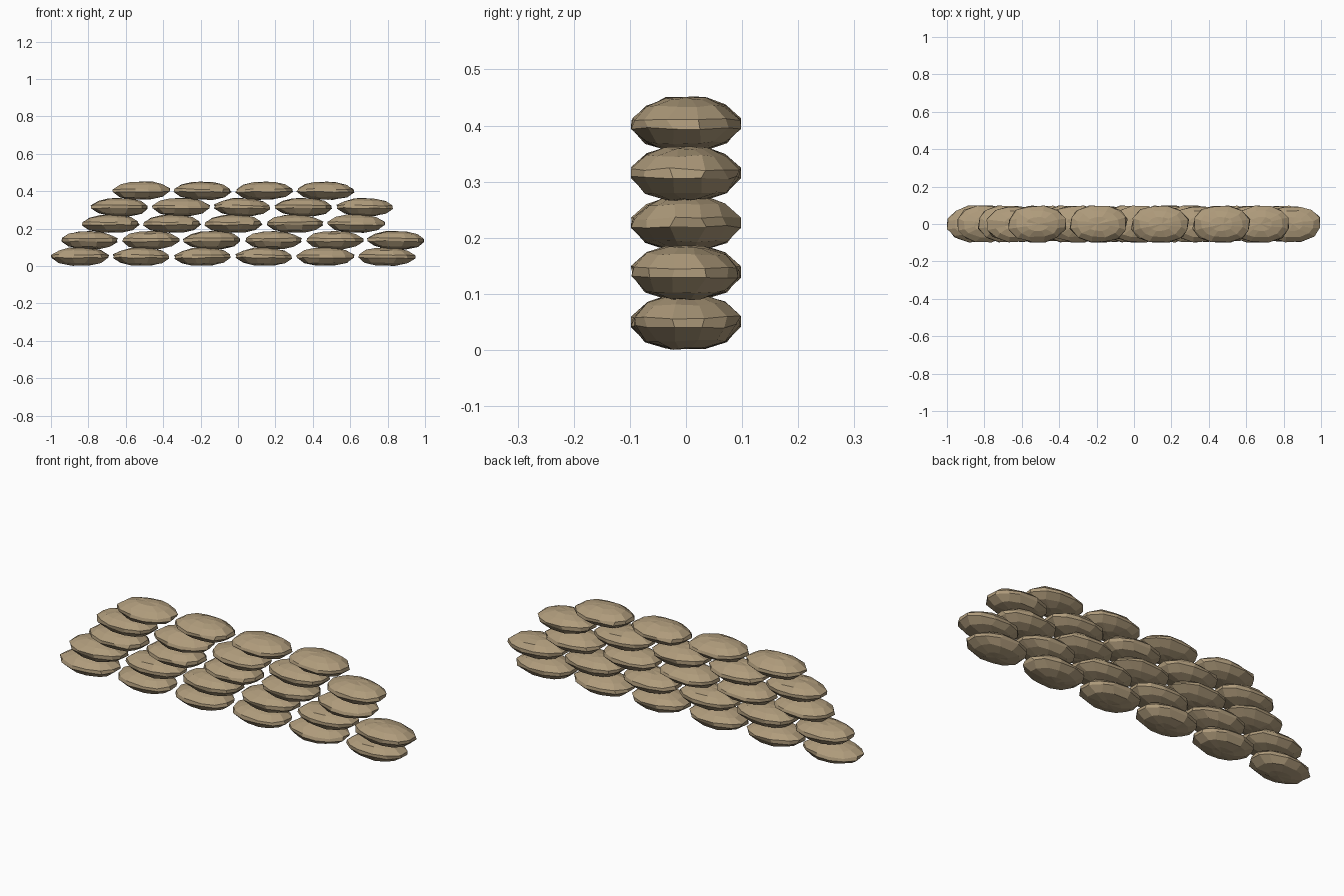
import bpy, bmesh, math, random
from mathutils import Matrix

if "Cube" in bpy.data.objects:
    bpy.data.objects.remove(bpy.data.objects["Cube"])

random.seed(4)
SIDES = 12
HALF = (0.155, 0.098, 0.048)
# Height and radius factors of each ring, bottom to top
RINGS = [(-0.95, 0.36), (-0.68, 0.74), (-0.12, 0.99), (0.2, 0.98), (0.7, 0.72), (0.95, 0.38)]

burlap = bpy.data.materials.new("sandy_tan")
burlap.use_nodes = True
color = (0.43, 0.33, 0.20, 1)
burlap.diffuse_color = color
burlap.node_tree.nodes["Principled BSDF"].inputs["Base Color"].default_value = color


def soft(v):
    """Squares off a circle slightly for blunt ends."""
    return math.copysign(abs(v) ** 0.9, v)


def bag_mesh(name):
    """One lumpy, flat-shaded lens-shaped bag."""
    bm = bmesh.new()
    rings = []
    for z, r in RINGS:
        ring = []
        for i in range(SIDES):
            a = math.tau * (i + 0.5 + random.uniform(-0.18, 0.18)) / SIDES
            k = r * random.uniform(0.95, 1.03)
            x = max(-1, min(1, soft(math.cos(a)) * k * 1.02))
            y = max(-1, min(1, soft(math.sin(a)) * k * 1.02))
            ring.append(bm.verts.new((x, y, z + random.uniform(-0.07, 0.05))))
        rings.append(ring)
    for low, high in zip(rings, rings[1:]):
        for i in range(SIDES):
            j = (i + 1) % SIDES
            bm.faces.new((low[i], low[j], high[j], high[i]))
    # Shallow caps
    for ring, z in ((rings[0], -1), (rings[-1], 1)):
        tip = bm.verts.new((random.uniform(-0.1, 0.1), 0, z))
        for i in range(SIDES):
            bm.faces.new((ring[i], ring[(i + 1) % SIDES], tip))
    bmesh.ops.scale(bm, vec=HALF, verts=bm.verts)
    bmesh.ops.recalc_face_normals(bm, faces=bm.faces)
    mesh = bpy.data.meshes.new(name)
    bm.to_mesh(mesh)
    bm.free()
    mesh.materials.append(burlap)
    return mesh


shapes = [bag_mesh("bag_shape_%d" % i) for i in range(4)]

# Staggered courses: first bag centre and number of bags
COURSES = [(-0.845, 6), (-0.795, 6), (-0.68, 5), (-0.633, 5), (-0.517, 4)]
for row, (start, count) in enumerate(COURSES):
    for n in range(count):
        bag = bpy.data.objects.new("sandbag_row%d_%d" % (row + 1, n + 1), random.choice(shapes))
        bag.matrix_world = (Matrix.Translation((start + 0.328 * n, 0, 0.05 + 0.0882 * row))
                            @ Matrix.Rotation(random.choice((0, math.pi)), 4, 'Z')
                            @ Matrix.Rotation(random.uniform(-0.02, 0.02), 4, 'Y'))
        bpy.context.scene.collection.objects.link(bag)
